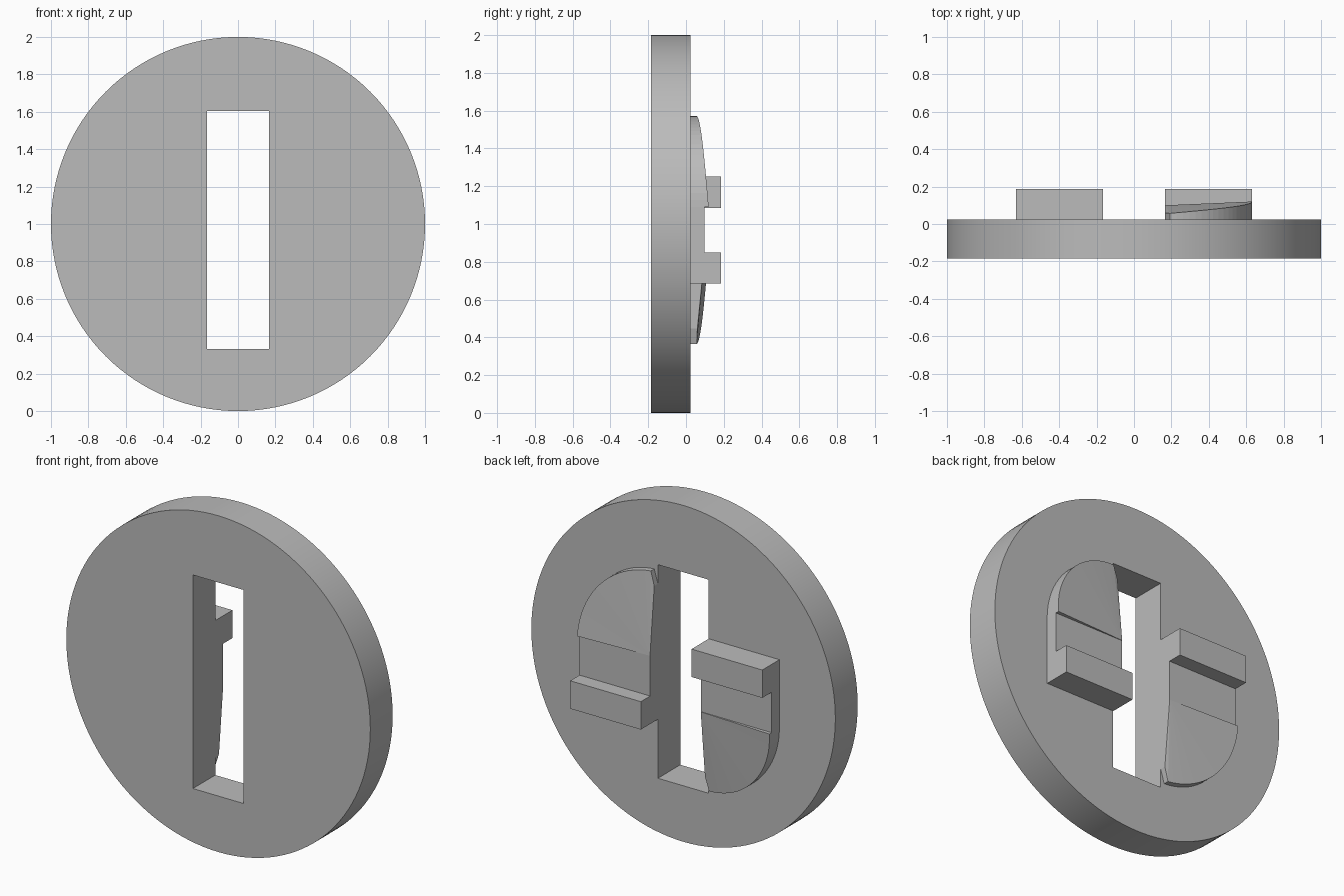
import bpy, bmesh, math
from mathutils import Matrix

cube = bpy.data.objects.get("Cube")
if cube:
    bpy.data.objects.remove(cube, do_unlink=True)

# One plain grey for everything
grey = bpy.data.materials.new("plain_grey")
grey.use_nodes = True
colour = (0.5, 0.5, 0.5, 1)
grey.diffuse_color = colour
grey.node_tree.nodes["Principled BSDF"].inputs["Base Color"].default_value = colour

DISC_BACK = 0.025
SLOT_X = 0.167
OUTER_X = 0.632
MID_Z = 0.968     # half-turn centre of the two cams
RAMP_Z = 1.09     # where the flat ends and the ramp begins


def finish(name, bm):
    bmesh.ops.recalc_face_normals(bm, faces=bm.faces)
    mesh = bpy.data.meshes.new(name)
    bm.to_mesh(mesh)
    bm.free()
    mesh.materials.append(grey)
    obj = bpy.data.objects.new(name, mesh)
    bpy.context.collection.objects.link(obj)
    return obj


def box(bm, x0, x1, y0, y1, z0, z1):
    mat = Matrix.Translation(((x0 + x1) / 2, (y0 + y1) / 2, (z0 + z1) / 2))
    bmesh.ops.create_cube(bm, size=1, matrix=mat @ Matrix.Diagonal((x1 - x0, y1 - y0, z1 - z0, 1)))


def half_turn(bm):
    pivot = Matrix.Translation((0, 0, MID_Z))
    bm.transform(pivot @ Matrix.Rotation(math.pi, 4, "Y") @ pivot.inverted())


# Disc with a slot cut through it
bm = bmesh.new()
bmesh.ops.create_cone(bm, cap_ends=True, segments=128, radius1=1, radius2=1, depth=0.21,
                      matrix=Matrix.Translation((0, -0.08, 1)) @ Matrix.Rotation(math.pi / 2, 4, "X"))
disc = finish("disc", bm)
bm = bmesh.new()
box(bm, -SLOT_X, SLOT_X, -1, 1, 0.333, 1.603)
cutter = finish("slot_cutter", bm)
cutter.hide_render = True
mod = disc.modifiers.new("slot", "BOOLEAN")
mod.operation, mod.solver, mod.object = "DIFFERENCE", "EXACT", cutter
bpy.context.view_layer.objects.active = disc
disc.select_set(True)
bpy.ops.object.modifier_apply(modifier="slot")
bpy.data.objects.remove(cutter, do_unlink=True)
bpy.ops.object.shade_smooth_by_angle(angle=math.radians(30))


def ramp(bm):
    # Fan from the slot edge to a curved rim that falls towards its tip
    steps = 20
    top = [(SLOT_X, 0.1, RAMP_Z)]
    for i in range(steps + 1):
        t = i / steps
        a = t * math.radians(87)
        top.append((SLOT_X + (OUTER_X - SLOT_X) * math.cos(a), 0.12 - 0.063 * t,
                    RAMP_Z + 0.482 * math.sin(a)))
    top.append((SLOT_X, 0.06, 1.49))
    upper = [bm.verts.new(p) for p in top]
    lower = [bm.verts.new((x, DISC_BACK, z)) for x, y, z in top]
    for i in range(1, len(top) - 1):
        bm.faces.new((upper[0], upper[i], upper[i + 1]))
    bm.faces.new(lower)
    for i in range(len(top)):
        j = (i + 1) % len(top)
        bm.faces.new((upper[i], upper[j], lower[j], lower[i]))


# Left and right cams, each a ramp, a flat and a stop bar
for side in ("left", "right"):
    for part in ("ramp", "flat", "stop_bar"):
        bm = bmesh.new()
        if part == "ramp":
            ramp(bm)
        elif part == "flat":
            box(bm, SLOT_X, OUTER_X, DISC_BACK, 0.098, 0.85, RAMP_Z)
        else:
            box(bm, SLOT_X, OUTER_X, DISC_BACK, 0.186, 0.684, 0.85)
        if side == "right":
            half_turn(bm)
        finish(f"{side}_{part}", bm)
